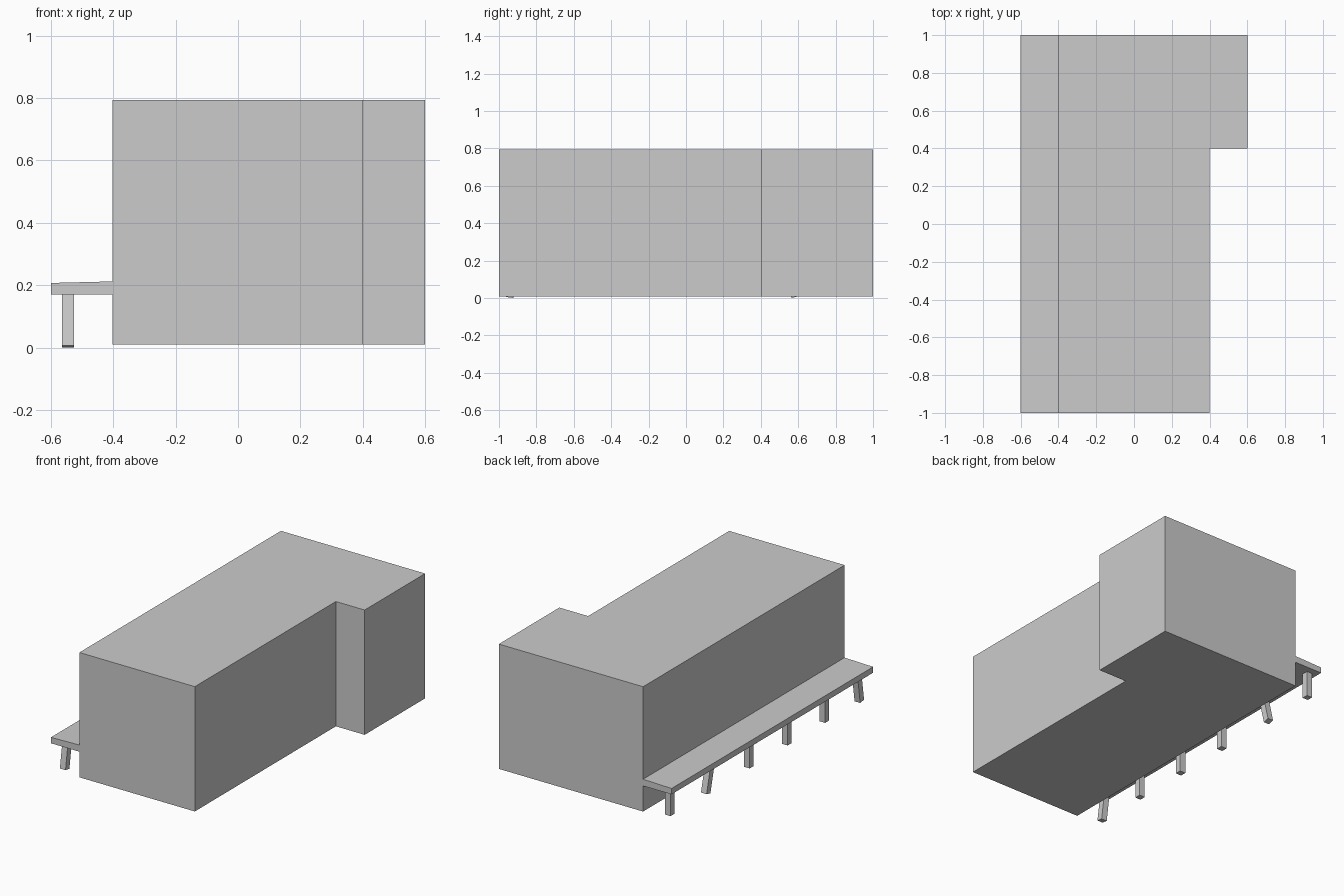
import bpy, bmesh
from mathutils import Vector, Matrix

if "Cube" in bpy.data.objects:
    bpy.data.objects.remove(bpy.data.objects["Cube"])


def finish(name, bm):
    bmesh.ops.recalc_face_normals(bm, faces=bm.faces)
    mesh = bpy.data.meshes.new(name)
    bm.to_mesh(mesh)
    bm.free()
    obj = bpy.data.objects.new(name, mesh)
    bpy.context.collection.objects.link(obj)
    return obj


def extruded(name, profile, offset):
    """Closed flat profile of 3D points, pushed along offset."""
    bm = bmesh.new()
    face = bm.faces.new([bm.verts.new(p) for p in profile])
    result = bmesh.ops.extrude_face_region(bm, geom=[face], use_keep_orig=True)
    verts = [g for g in result["geom"] if isinstance(g, bmesh.types.BMVert)]
    bmesh.ops.translate(bm, verts=verts, vec=offset)
    return finish(name, bm)


def post(name, x, top_y, foot_y, foot_z, top_z=0.18, width=0.039):
    """Square post running from its foot to the deck."""
    foot, top = Vector((x, foot_y, foot_z)), Vector((x, top_y, top_z))
    axis = top - foot
    turn = Vector((0, 0, 1)).rotation_difference(axis).to_matrix().to_4x4()
    bm = bmesh.new()
    bmesh.ops.create_cube(bm, size=1)
    bm.transform(Matrix.Translation((foot + top) / 2) @ turn
                 @ Matrix.Diagonal((width, width, axis.length, 1)))
    return finish(name, bm)


# L-shaped building block
outline = [(-0.402, -1), (0.4, -1), (0.4, 0.4), (0.6, 0.4), (0.6, 1), (-0.402, 1)]
extruded("building", [(x, y, 0.009) for x, y in outline], (0, 0, 0.784))

# Deck along the left wall, rising very slightly towards it
section = [(-0.6, 0.17), (-0.4, 0.17), (-0.4, 0.212), (-0.6, 0.207)]
extruded("deck", [(x, -1, z) for x, z in section], (0, 2, 0))

# Deck posts: top y, foot y, foot z (two of them lean)
posts = [(0.94, 0.94, 0.008), (0.54, 0.583, 0.005), (0.155, 0.155, 0.008),
         (-0.222, -0.222, 0.008), (-0.594, -0.594, 0.008), (-0.915, -0.942, 0.003)]
for i, (top_y, foot_y, foot_z) in enumerate(posts, 1):
    post(f"deck_post_{i}", -0.545, top_y, foot_y, foot_z)
